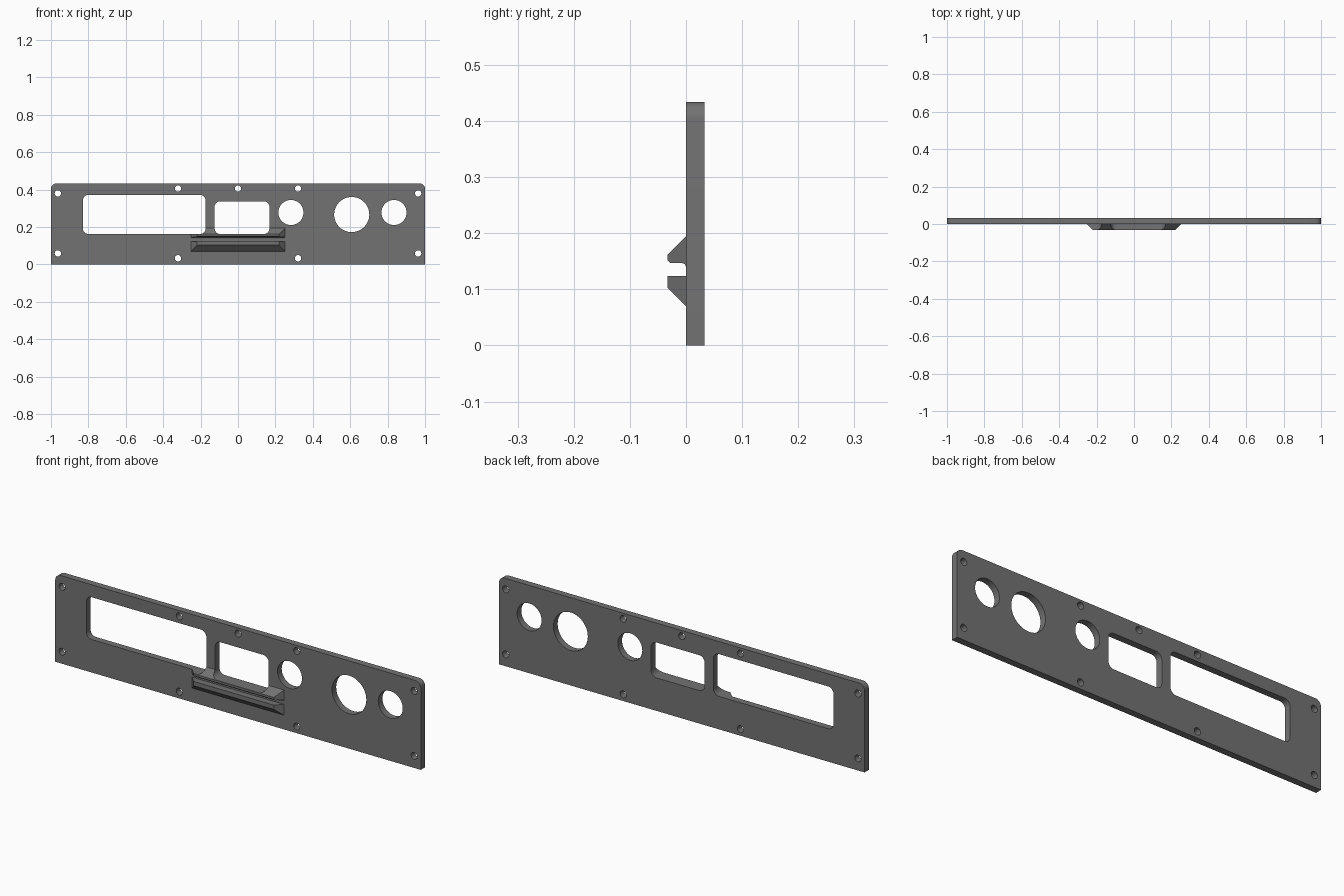
import bpy, bmesh, math

if "Cube" in bpy.data.objects:
    bpy.data.objects.remove(bpy.data.objects["Cube"])

grey = bpy.data.materials.new("dark grey")
grey.diffuse_color = (0.17, 0.17, 0.17, 1)
grey.use_nodes = True
grey.node_tree.nodes["Principled BSDF"].inputs["Base Color"].default_value = grey.diffuse_color

THICK = 0.033   # plate depth, also the rail depth
HEIGHT = 0.434


def rounded_rect(x0, x1, z0, z1, radii, steps=8):
    """Outline points; radii run bottom-left, bottom-right, top-right, top-left."""
    pts = []
    corners = [(x0, z0, 1, 1), (x1, z0, -1, 1), (x1, z1, -1, -1), (x0, z1, 1, -1)]
    for i, ((x, z, sx, sz), r) in enumerate(zip(corners, radii)):
        if r == 0:
            pts.append((x, z))
            continue
        for k in range(steps + 1):
            a = math.pi * (1 + i / 2) + math.pi / 2 * k / steps
            pts.append((x + sx * r + r * math.cos(a), z + sz * r + r * math.sin(a)))
    return pts


def circle(x, z, r, n):
    return [(x + r * math.cos(2 * math.pi * k / n), z + r * math.sin(2 * math.pi * k / n))
            for k in range(n)]


def add_prism(bm, outline, y0, y1):
    front = [bm.verts.new((x, y0, z)) for x, z in outline]
    back = [bm.verts.new((x, y1, z)) for x, z in outline]
    bridge(bm, front, back)


def bridge(bm, a, b):
    n = len(a)
    bm.faces.new(a)
    bm.faces.new(b[::-1])
    for i in range(n):
        j = (i + 1) % n
        bm.faces.new((a[j], a[i], b[i], b[j]))


def finish(name, bm):
    bmesh.ops.recalc_face_normals(bm, faces=bm.faces)
    mesh = bpy.data.meshes.new(name)
    bm.to_mesh(mesh)
    bm.free()
    mesh.materials.append(grey)
    obj = bpy.data.objects.new(name, mesh)
    bpy.context.collection.objects.link(obj)
    return obj


def rail(name, profile):
    """Extrude a (y, z) profile along x, with ends that slope in toward the front."""
    bm = bmesh.new()
    ends = [[bm.verts.new((s * (0.252 + y), y, z)) for y, z in profile] for s in (-1, 1)]
    bridge(bm, *ends)
    return finish(name, bm)


# Panel plate, rounded at the top corners only
bm = bmesh.new()
add_prism(bm, rounded_rect(-1, 1, 0, HEIGHT, (0, 0, 0.03, 0.03)), 0, THICK)
plate = finish("panel_plate", bm)

# Holder rails on the front, forming a slot between them
F = -THICK
upper = rail("upper_rail", [(0, 0.195), (F, 0.162), (F, 0.152), (F + 0.005, 0.147),
                            (-0.007, 0.147), (-0.002, 0.145), (0, 0.14)])
lower = rail("lower_rail", [(0, 0.124), (F, 0.124), (F, 0.103), (0, 0.07)])

# Openings: two windows, three round ports, nine screw holes
openings = [rounded_rect(-0.83, -0.173, 0.163, 0.372, [0.03] * 4),
            rounded_rect(-0.125, 0.168, 0.163, 0.338, [0.03] * 4)]
for x, z, r in ((0.283, 0.278, 0.067), (0.608, 0.267, 0.094), (0.834, 0.278, 0.067)):
    openings.append(circle(x, z, r, 48))
for x, z in ((0.963, 0.38), (0.963, 0.059), (0.321, 0.406), (0.321, 0.033)):
    openings += [circle(s * x, z, 0.017, 24) for s in (-1, 1)]
openings.append(circle(0, 0.406, 0.017, 24))

bm = bmesh.new()
for outline in openings:
    add_prism(bm, outline, -0.1, 0.1)
cutter = finish("opening_cutter", bm)
cutter.hide_render = True

# The windows also notch the upper rail
for obj in (plate, upper):
    mod = obj.modifiers.new("openings", 'BOOLEAN')
    mod.operation = 'DIFFERENCE'
    mod.solver = 'EXACT'
    mod.object = cutter
    bpy.ops.object.select_all(action='DESELECT')
    obj.select_set(True)
    bpy.context.view_layer.objects.active = obj
    bpy.ops.object.modifier_apply(modifier=mod.name)
    bpy.ops.object.shade_smooth_by_angle(angle=math.radians(30))
bpy.data.objects.remove(cutter)
